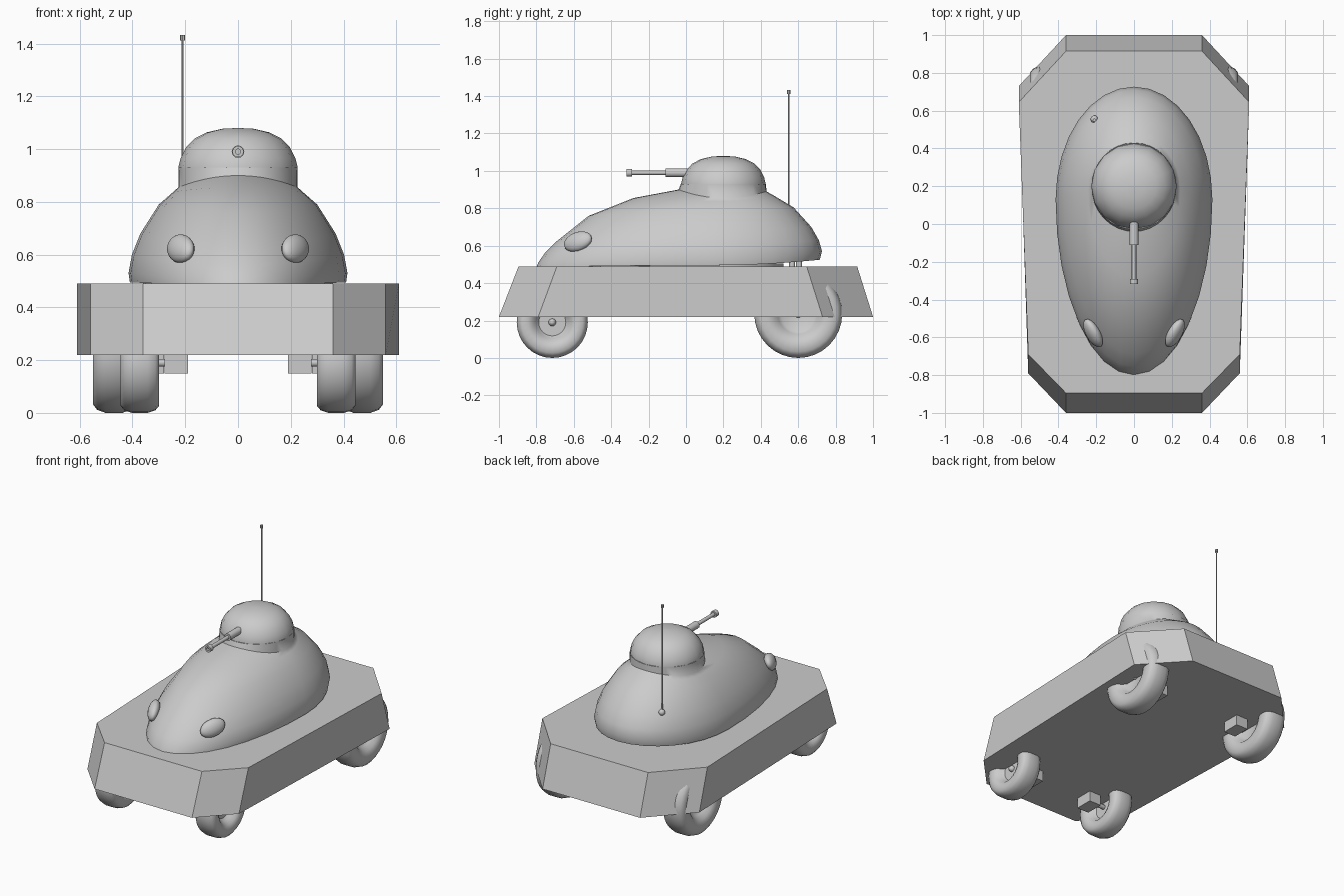
import bpy, bmesh, math
from mathutils import Matrix, Vector

if "Cube" in bpy.data.objects:
    bpy.data.objects.remove(bpy.data.objects["Cube"])


def make(name, verts, faces, angle=None, mat=None):
    me = bpy.data.meshes.new(name)
    me.from_pydata(verts, [], faces)
    bm = bmesh.new()
    bm.from_mesh(me)
    bmesh.ops.remove_doubles(bm, verts=bm.verts, dist=1e-5)
    bmesh.ops.recalc_face_normals(bm, faces=bm.faces)
    bm.to_mesh(me)
    bm.free()
    if angle:
        me.shade_smooth()
        me.set_sharp_from_angle(angle=math.radians(angle))
    ob = bpy.data.objects.new(name, me)
    bpy.context.collection.objects.link(ob)
    if mat:
        ob.matrix_world = mat
    return ob


def loft(name, rings, angle=None, mat=None):
    n = len(rings[0])
    verts = [v for r in rings for v in r]
    faces = [(k * n + i, k * n + (i + 1) % n, (k + 1) * n + (i + 1) % n, (k + 1) * n + i)
             for k in range(len(rings) - 1) for i in range(n)]
    faces += [tuple(range(n)), tuple(range(len(verts) - n, len(verts)))]
    return make(name, verts, faces, angle, mat)


def lathe(name, profile, loc, axis='Z', segs=16, angle=40):
    # profile: (radius, distance along axis)
    rings = []
    for r, h in profile:
        r = max(r, 0.001)
        ring = []
        for i in range(segs):
            a = 2 * math.pi * i / segs
            c, s = r * math.cos(a), r * math.sin(a)
            ring.append({'Z': (c, s, h), 'X': (h, c, s), 'Y': (c, h, s)}[axis])
        rings.append(ring)
    return loft(name, rings, angle, Matrix.Translation(loc))


def rod(name, a, b, r, axis, loc, segs=12):
    return lathe(name, [(r, a), (r, b)], loc, axis, segs)


def ball(name, loc, scale, rot=None):
    prof = [(math.sin(math.pi * k / 10), -math.cos(math.pi * k / 10)) for k in range(11)]
    ob = lathe(name, prof, (0, 0, 0), 'Z', 16, 60)
    ob.matrix_world = (Matrix.Translation(loc) @ (rot or Matrix())
                       @ Matrix.Diagonal((*scale, 1)))
    return ob


# Octagonal chassis
def outline(pts, z):
    return [(x, y, z) for x, y in pts] + [(-x, y, z) for x, y in reversed(pts)]


loft("chassis", [
    outline([(.36, -1), (.56, -.79), (.61, .73), (.36, 1)], .22),
    outline([(.36, -.895), (.56, -.69), (.61, .645), (.36, .915)], .49)])


# Egg-shaped body shell flowing into the round turret neck
def egg(c, yf, yr, w, zf, zm, zr, n=32):
    ring = []
    for i in range(n):
        a = 2 * math.pi * i / n
        s, k = math.sin(a), math.cos(a)
        reach, z = (yr - c, zr) if k > 0 else (c - yf, zf)
        ring.append((w * s, c + reach * k, zm * s * s + z * k * k))
    return ring


loft("body_shell", [
    egg(.13, -.80, .715, .410, .485, .495, .525),
    egg(.13, -.79, .727, .415, .51, .53, .57),
    egg(.14, -.755, .71, .402, .56, .60, .63),
    egg(.15, -.69, .67, .37, .625, .68, .70),
    egg(.16, -.52, .575, .30, .76, .79, .805),
    egg(.18, -.28, .47, .245, .855, .838, .868),
    egg(.20, -.04, .43, .226, .90, .855, .89),
    egg(.20, -.028, .428, .225, .93, .93, .93)], 50)

# Raised deck plate and hinge posts under the shell
loft("shell_base", [egg(.1, -.7, .52, .36, z, z, z) for z in (.47, .505)], 40)
for y in (.568, .605):
    rod("hinge_post", .46, .55, .016, 'Z', (0, y, 0))

# Turret dome
lathe("turret_dome", [(.226, .925), (.226, .932), (.218, .965), (.198, 1.005),
                      (.165, 1.04), (.12, 1.063), (.06, 1.077), (0, 1.08)],
      (0, .2, 0), segs=16)

# Gun with sleeve, barrel and hollow muzzle
rod("gun_sleeve", -.11, .06, .024, 'Y', (0, 0, .99))
rod("gun_barrel", -.30, -.08, .012, 'Y', (0, 0, .99))
lathe("gun_muzzle", [(.01, -.295), (.01, -.318), (.022, -.318), (.022, -.29), (0, -.29)],
      (0, 0, .99), 'Y', 10)

# Antenna
ball("antenna_base", (-.21, .555, .715), (.02, .02, .02))
rod("antenna_rod", .7, 1.42, .0035, 'Z', (-.21, .55, 0), 8)
rod("antenna_tip", 1.412, 1.432, .009, 'Z', (-.21, .55, 0), 8)


# Wheels, axles, suspension blocks and headlights on both sides
def wheel(name, s, x, y, R, h):
    half = [(0, .25), (.38, .25), (.46, .5), (.55, .85), (.68, 1),
            (.86, 1), (.95, .8), (1, .4)]
    prof = [(r * R, k * h) for r, k in half]
    prof += [(r, -k) for r, k in reversed(prof)]
    lathe(name + "_wheel", prof, (s * x, y, R), 'X', 32, 50)
    ball(name + "_hub", (s * (x + .25 * h), y, R), (.025, .02, .02))
    inner = x - h - .065
    rod(name + "_axle", s * (inner - .03), s * x, .015, 'X', (0, y, R))
    sq = [(-1, -1), (1, -1), (1, 1), (-1, 1)]
    loft(name + "_suspension_block",
         [[(s * inner + .044 * a, y + .06 * b, z) for a, b in sq] for z in (.15, .25)])


for s in (-1, 1):
    wheel("front", s, .372, -.715, .19, .073)
    wheel("rear", s, .47, .60, .235, .08)
    ball("headlight", (s * .217, -.578, .622), (.036, .085, .054),
         Matrix.Rotation(-s * .48, 4, 'Z') @ Matrix.Rotation(.25, 4, 'X')
         @ Matrix.Rotation(-s * .35, 4, 'Y'))
